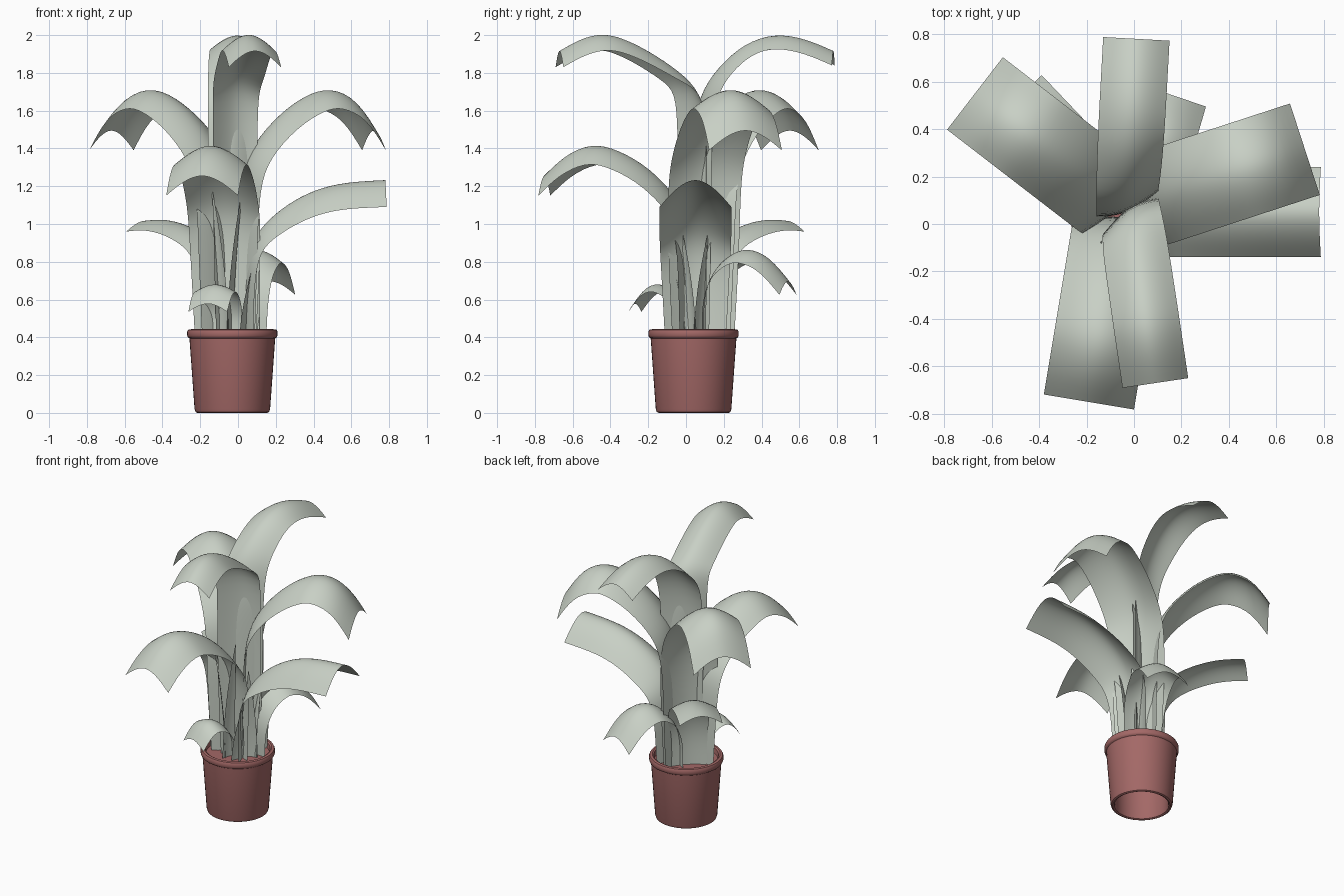
import bpy, bmesh, math
from mathutils import Vector, Matrix

if "Cube" in bpy.data.objects:
    bpy.data.objects.remove(bpy.data.objects["Cube"], do_unlink=True)


def material(name, rgb):
    mat = bpy.data.materials.new(name)
    mat.use_nodes = True
    mat.diffuse_color = (*rgb, 1)
    mat.node_tree.nodes["Principled BSDF"].inputs["Base Color"].default_value = (*rgb, 1)
    return mat


LEAF = material("pale leaf green", (0.58, 0.63, 0.56))
CLAY = material("red clay", (0.37, 0.14, 0.135))
UP = Vector((0, 0, 1))
ACROSS = 6


def finish(name, bm, mat, angle):
    mesh = bpy.data.meshes.new(name)
    bm.to_mesh(mesh)
    bm.free()
    obj = bpy.data.objects.new(name, mesh)
    bpy.context.collection.objects.link(obj)
    mesh.materials.append(mat)
    bpy.ops.object.select_all(action="DESELECT")
    obj.select_set(True)
    bpy.context.view_layer.objects.active = obj
    bpy.ops.object.shade_smooth_by_angle(angle=math.radians(angle))
    return obj


def leaf(name, base, tip, profile, width, arch, twist=0, pointed=False):
    """Arched strip following (reach, height) points from base to tip."""
    start, end = Vector((*base, 0)), Vector((*tip, 0))
    across = (end - start).normalized().cross(UP)
    path = [start.lerp(end, reach) + UP * z for reach, z in profile]
    bm = bmesh.new()
    rows = []
    for i, p in enumerate(path):
        tangent = (path[min(i + 1, len(path) - 1)] - path[max(i - 1, 0)]).normalized()
        steep = max(tangent.z, 0)
        # stems are flatter and may be twisted, blades arch upwards
        crest = across.cross(tangent) if steep else UP
        side = Matrix.Rotation(math.radians(twist) * steep ** 2, 3, "Z") @ across
        depth = arch * (1 - 0.6 * steep ** 2)
        grow = min(1, 0.74 + 0.28 * p.z)
        if pointed:
            grow = 1 - 0.97 * (i / (len(path) - 1)) ** 2
        row = []
        for j in range(ACROSS + 1):
            u = 2 * j / ACROSS - 1
            row.append(bm.verts.new(p + side * (u * width * grow / 2)
                                    - crest * (depth * grow * abs(u) ** 1.7)))
        rows.append(row)
    for a, b in zip(rows, rows[1:]):
        for j in range(ACROSS):
            bm.faces.new((a[j], a[j + 1], b[j + 1], b[j]))
    obj = finish(name, bm, LEAF, 80)
    sub = obj.modifiers.new("smooth", "SUBSURF")
    sub.levels = sub.render_levels = 2
    sub.boundary_smooth = "PRESERVE_CORNERS"


def lathe(name, profile, centre, steps=48):
    bm = bmesh.new()
    rings = []
    for r, z in profile:
        rings.append([bm.verts.new((centre[0] + r * math.cos(math.tau * k / steps),
                                    centre[1] + r * math.sin(math.tau * k / steps), z))
                      for k in range(steps)])
    for a, b in zip(rings, rings[1:]):
        for k in range(steps):
            n = (k + 1) % steps
            bm.faces.new((a[k], a[n], b[n], b[k]))
    return finish(name, bm, CLAY, 40)


# Pot: hollow, open underneath, with a rounded rim
POT = (-0.03, 0.04)
lathe("pot", [(0.18, 0.39), (0.17, 0.02), (0.175, 0.005), (0.185, 0), (0.195, 0.005),
              (0.2, 0.02), (0.227, 0.395), (0.235, 0.4), (0.239, 0.41), (0.239, 0.43),
              (0.234, 0.44), (0.218, 0.443), (0.208, 0.437), (0.203, 0.4)], POT)

# Soil disc inside the rim
bm = bmesh.new()
bmesh.ops.create_circle(bm, cap_ends=True, segments=48, radius=0.205)
bmesh.ops.translate(bm, vec=(*POT, 0.405), verts=bm.verts)
finish("soil", bm, CLAY, 40)

STEM = [(0, 0.3), (0, 0.45)]
TALL = STEM + [(0, 1.0), (0, 1.45), (0.04, 1.69), (0.16, 1.83), (0.35, 1.96),
               (0.58, 2.015), (0.8, 1.985), (1, 1.92)]
REACHING = STEM + [(0, 1.0), (0, 1.5), (0.02, 1.71), (0.14, 1.81), (0.36, 1.92),
                   (0.55, 1.99), (0.7, 2.015), (0.85, 1.985), (1, 1.92)]
DROOP = STEM + [(0, 0.85), (0.01, 1.2), (0.08, 1.38), (0.28, 1.57), (0.5, 1.69),
                (0.68, 1.73), (0.86, 1.67), (1, 1.5)]
FRONT = STEM + [(0, 0.7), (0.01, 0.97), (0.08, 1.13), (0.28, 1.3), (0.5, 1.4),
                (0.68, 1.435), (0.86, 1.37), (1, 1.26)]
FLAT = STEM + [(0, 0.7), (0.03, 0.88), (0.13, 1.0), (0.3, 1.11), (0.5, 1.19),
               (0.72, 1.23), (1, 1.24)]
LOW = STEM + [(0, 0.65), (0.08, 0.83), (0.25, 0.94), (0.55, 1.01), (0.8, 1.03), (1, 1.02)]
SMALL = STEM + [(0, 0.6), (0.1, 0.75), (0.3, 0.84), (0.5, 0.88), (0.75, 0.84), (1, 0.7)]
TINY = STEM + [(0, 0.52), (0.15, 0.62), (0.45, 0.69), (0.75, 0.68), (1, 0.58)]

# Two tallest leaves, their stems crossing
leaf("tall_back_leaf", (-0.03, 0.05), (0.01, 0.78), TALL, 0.28, 0.08, twist=25)
leaf("tall_front_leaf", (-0.02, 0.07), (0.09, -0.67), REACHING, 0.28, 0.09, twist=25)

# Broad drooping leaves
leaf("broad_back_leaf", (-0.06, 0.08), (-0.67, 0.55), DROOP, 0.385, 0.11)
leaf("broad_side_leaf", (0, 0.08), (0.72, 0.315), DROOP, 0.405, 0.11)
leaf("broad_front_leaf", (-0.06, 0.03), (-0.19, -0.75), FRONT, 0.385, 0.11)
leaf("level_side_leaf", (0.03, 0.05), (0.78, 0.05), FLAT, 0.38, 0.15)

# Lower leaves
leaf("low_back_leaf", (-0.08, 0.1), (-0.49, 0.53), LOW, 0.28, 0.06)
leaf("small_back_leaf", (0.02, 0.1), (0.17, 0.54), SMALL, 0.3, 0.08)
leaf("small_front_leaf", (-0.07, 0), (-0.16, -0.27), TINY, 0.24, 0.05)

# Upright young shoots
for i, (base, tip, top) in enumerate([((-0.07, -0.03), (-0.14, -0.08), 1.2),
                                      ((-0.05, -0.04), (0.03, -0.07), 1.23),
                                      ((0.02, -0.04), (0.08, -0.07), 0.78),
                                      ((0.07, 0.04), (0.11, -0.04), 1.05),
                                      ((0.07, 0.06), (0.11, 0.12), 0.97)]):
    rise = [(t * t, 0.3 + (top - 0.3) * t) for t in (0, 0.2, 0.4, 0.6, 0.8, 1)]
    leaf(f"young_shoot_{i + 1}", base, tip, rise, 0.1, 0.015, pointed=True)
